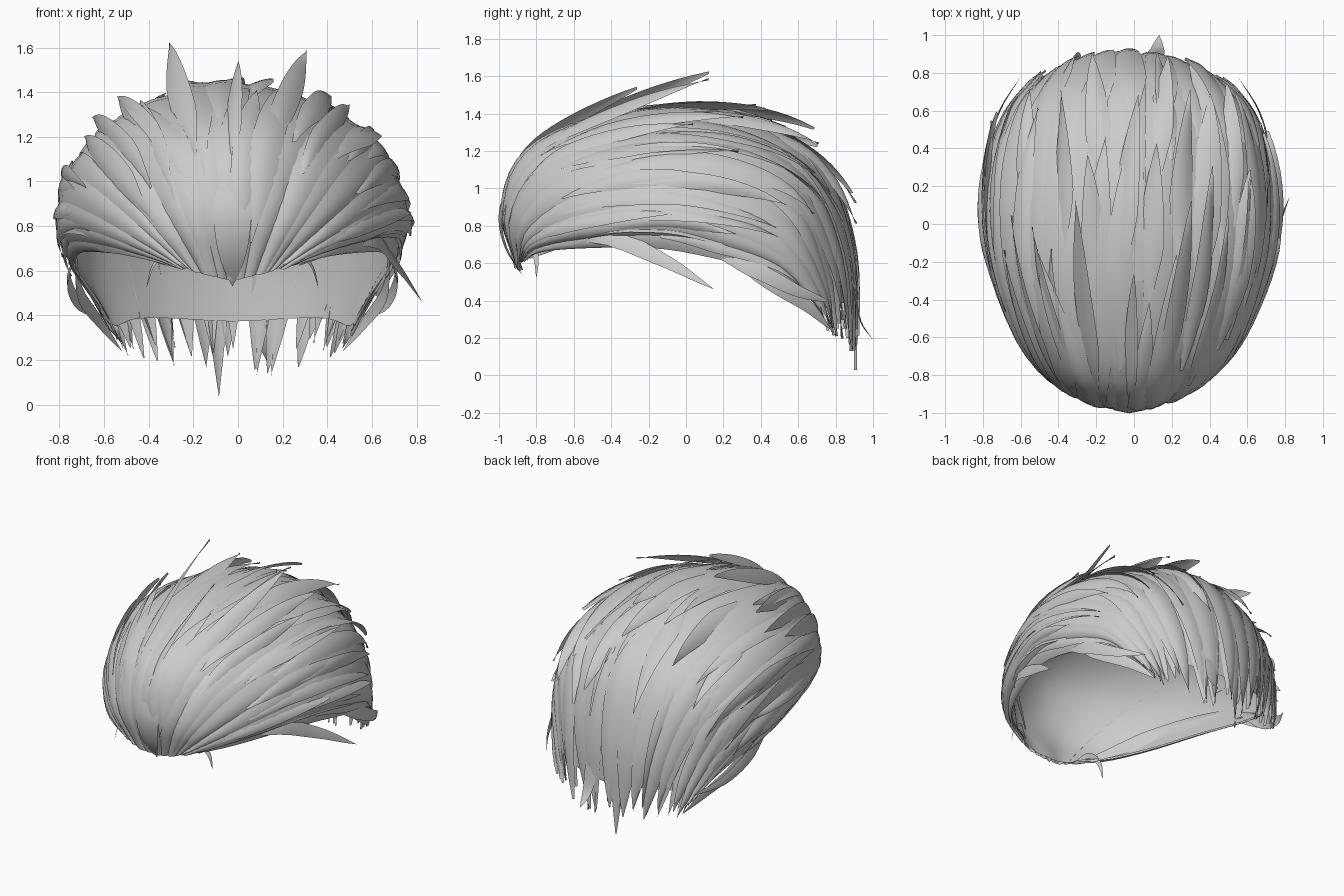
import bpy, bmesh, math, random
from mathutils import Vector

if "Cube" in bpy.data.objects:
    bpy.data.objects.remove(bpy.data.objects["Cube"])
random.seed(11)

hair = bpy.data.materials.new("hair grey")
hair.diffuse_color = (0.6, 0.6, 0.6, 1)
hair.use_nodes = True
hair.node_tree.nodes["Principled BSDF"].inputs["Base Color"].default_value = hair.diffuse_color

# Guide strands from forehead root over the head to the nape: centre, then out to the lower side
GUIDES = [
    [(0, -.88, .56), (0, -.975, .88), (0, -.82, 1.21), (0, -.3, 1.41), (0, .25, 1.40), (0, .69, 1.17), (0, .89, .70), (0, .91, .02)],
    [(.10, -.9, .58), (.20, -.945, .86), (.30, -.76, 1.16), (.41, -.28, 1.31), (.42, .23, 1.29), (.38, .64, 1.08), (.30, .84, .65), (.20, .88, .08)],
    [(.18, -.89, .60), (.36, -.87, .80), (.54, -.65, 1.0), (.67, -.22, 1.11), (.69, .22, 1.07), (.61, .58, .90), (.48, .75, .55), (.38, .82, .15)],
    [(.22, -.88, .62), (.42, -.81, .72), (.61, -.57, .81), (.76, -.15, .86), (.77, .20, .80), (.69, .52, .66), (.57, .70, .42), (.48, .78, .22)],
    [(.23, -.86, .62), (.41, -.77, .66), (.56, -.53, .68), (.69, -.15, .68), (.72, .18, .62), (.67, .46, .54), (.60, .63, .44), (.53, .75, .32)],
]


def spline(pts, x):
    i = min(max(int(math.floor(x)), 0), len(pts) - 2)
    f = x - i
    b, c = pts[i], pts[i + 1]
    a = pts[i - 1] if i > 0 else b * 2 - c
    d = pts[i + 2] if i + 2 < len(pts) else c * 2 - b
    return 0.5 * (2 * b + (c - a) * f + (2 * a - 5 * b + 4 * c - d) * f ** 2 + (3 * b - a - 3 * c + d) * f ** 3)


COLS = [[Vector((math.copysign(1, v) * p[0], p[1], p[2])) for p in GUIDES[abs(v)]] for v in range(-4, 5)]


def surf(v, t):
    return spline([spline(c, t) for c in COLS], min(max(v, -4), 4) + 4)


def surf_offset(v, t, off):
    e = .03
    du = surf(min(v + e, 4), t) - surf(max(v - e, -4), t)
    dt = surf(v, min(t + e, 7)) - surf(v, max(t - e, 0))
    return surf(v, t) + du.cross(dt).normalized() * off


def add_grid(bm, rows):
    vs = [[bm.verts.new(p) for p in r] for r in rows]
    for r0, r1 in zip(vs, vs[1:]):
        for j in range(len(r0) - 1):
            bm.faces.new((r0[j], r0[j + 1], r1[j + 1], r1[j]))


def finish(name, bm):
    bmesh.ops.remove_doubles(bm, verts=bm.verts, dist=.0005)
    for v in bm.verts:  # the hair sits slightly to one side
        v.co.x = v.co.x * .99 - .025
    me = bpy.data.meshes.new(name)
    bm.to_mesh(me)
    bm.free()
    me.materials.append(hair)
    ob = bpy.data.objects.new(name, me)
    bpy.context.collection.objects.link(ob)
    bpy.context.view_layer.objects.active = ob
    ob.select_set(True)
    bpy.ops.object.shade_smooth_by_angle(angle=math.radians(50))
    ob.select_set(False)


def lock(bm, v0, t0, v1, t1, w, base=.0, lift=0., tilt=.007, root=1., n=14, point=3., twist=0.):
    """Bowed ribbon following the head, tapering to a point that may lift and twist away."""
    rows = []
    for i in range(n + 1):
        s = i / n
        v, t = v0 + (v1 - v0) * s ** 1.5, t0 + (t1 - t0) * s
        taper = max(0, 1 - s ** point) * (root + (1 - root) * min(1, s * 3))
        off = base + lift * s ** 2.6
        rows.append([surf_offset(v + k * w * taper, t,
                                 off + .012 * (1 - k * k) * taper + (tilt + twist * s * taper) * k)
                     for k in (-1, -.5, 0, .5, 1)])
    add_grid(bm, rows)


# Smooth under layer, longer at the centre of the nape
bm = bmesh.new()
add_grid(bm, [[surf_offset(-4 + j / 4, (6.5 - .02 * (j / 4 - 4) ** 2) * i / 26, -.01) for j in range(33)]
              for i in range(27)])
finish("under_layer", bm)

# Broad full length locks from hairline to nape
bm = bmesh.new()
N = 19
for i in range(N):
    v = -3.75 + 7.5 * i / (N - 1)
    lock(bm, v, 0, v + random.uniform(-.1, .1), random.uniform(6.65, 6.9), random.uniform(.26, .36),
         base=random.uniform(-.003, .006), tilt=random.choice((-.008, .008)), n=24, point=14)
lock(bm, -.1, 3, -.3, 7, .3, n=16, point=6)
finish("long_locks", bm)

# Shorter overlapping locks
bm = bmesh.new()
for i in range(22):
    v = -3.6 + 7.2 * i / 21
    t0 = random.uniform(.3, 3.4)
    lock(bm, v, t0, v + random.uniform(-.3, .3), t0 + random.uniform(1.9, 3), random.uniform(.18, .28),
         base=.009, lift=random.uniform(.01, .05), root=.15, twist=random.choice((-.03, .03)))
# Nape locks hanging to uneven tips
for i in range(15):
    v = -3 + 6 * i / 14
    lock(bm, v, 4.5, v + random.uniform(-.2, .2), random.uniform(6.6, 6.95), .26, base=.006,
         lift=random.uniform(-.02, .02), root=.2, point=6)
finish("short_locks", bm)

# Lifted spikes on top, crown, sides and back: start, end, width, lift
bm = bmesh.new()
for i, (v0, t0, v1, t1, w, lift) in enumerate([
        (-.6, 1.7, -.5, 3.72, .16, .23), (.6, 1.7, .6, 3.72, .16, .21), (0, 1.5, .05, 3.1, .12, .11),
        (-.4, 2.6, -.45, 4.2, .16, .10), (.25, 2.8, .3, 4.3, .15, .08), (.9, 2, .95, 4.1, .16, .10),
        (-1.1, 1.8, -1.15, 3.5, .17, .08), (1.2, 1.6, 1.2, 3.6, .16, .06), (-1.5, 1.5, -1.5, 3.6, .17, .07),
        (1.7, 2.2, 1.6, 4.1, .15, .06), (-.1, 3, .1, 4.8, .17, .10), (.6, 3.2, .7, 4.9, .16, .12),
        (-.8, 3.3, -.8, 4.9, .16, .12), (-.35, 3.9, -.5, 5.6, .17, .09), (.35, 4, .5, 5.5, .16, .09),
        (-1.4, 3.6, -1.5, 5.2, .16, .06), (1.4, 3.5, 1.5, 5.3, .16, .06), (2.3, 2.8, 2.2, 4.8, .17, .04),
        (-2.4, 2.4, -2.3, 4.6, .17, .04), (-3, 2.2, -2.7, 4.5, .2, .03), (3, 2, 2.8, 4.8, .2, .03),
        (.5, 4.2, .4, 5.8, .15, .05), (-1, 5, -1.1, 6.7, .18, .02)]):
    lock(bm, v0, t0, v1, t1, w, base=.009, lift=lift, root=.2, point=2.6, twist=.05 * (-1) ** i)
finish("lifted_spikes", bm)


def wisp(bm, pts, w, up, n=12):
    """Free hanging bowed lock along a short path."""
    pts = [Vector(p) for p in pts]
    rows = []
    for i in range(n + 1):
        s = i / n
        x = s * (len(pts) - 1)
        tan = (spline(pts, x + .02) - spline(pts, x - .02)).normalized()
        side = tan.cross(Vector(up)).normalized()
        half = w * (1 - s ** 3) * min(1, .3 + 3 * s)
        rows.append([spline(pts, x) + side * half * k + Vector(up) * .2 * half * (1 - k * k) for k in (-1, 0, 1)])
    add_grid(bm, rows)


# Loose side and temple wisps, mirrored
bm = bmesh.new()
for m in (-1, 1):
    for pts, w, up in [
            ([(.3, -.84, .64), (.62, -.5, .8), (.76, -.1, .8), (.77, .22, .69)], .06, (m, 0, .2)),
            ([(.22, -.85, .62), (.3, -.82, .67), (.36, -.8, .62), (.39, -.8, .52)], .02, (m, -.5, .5)),
            ([(.71, .2, .68), (.69, .45, .5), (.6, .65, .37), (.5, .78, .24)], .045, (m, .3, 0)),
            ([(.72, .15, .66), (.74, .4, .55), (.69, .60, .45), (.58, .78, .39)], .045, (m, .3, 0))]:
        wisp(bm, [(m * x, y, z) for x, y, z in pts], w, up)
# Long low lock on one side, flick at the nape, central forehead tuft
wisp(bm, [(.25, -.82, .66), (.60, -.5, .76), (.74, -.15, .63), (.86, .15, .46)], .055, (1, 0, .2))
wisp(bm, [(.12, .86, .7), (.14, .90, .45), (.15, .93, .29), (.16, 1.0, .19)], .05, (0, 1, .2))
wisp(bm, [(.0, -.94, 1.05), (0, -.985, .85), (0, -.955, .68), (0, -.87, .53)], .09, (0, -1, 0))
finish("loose_wisps", bm)
